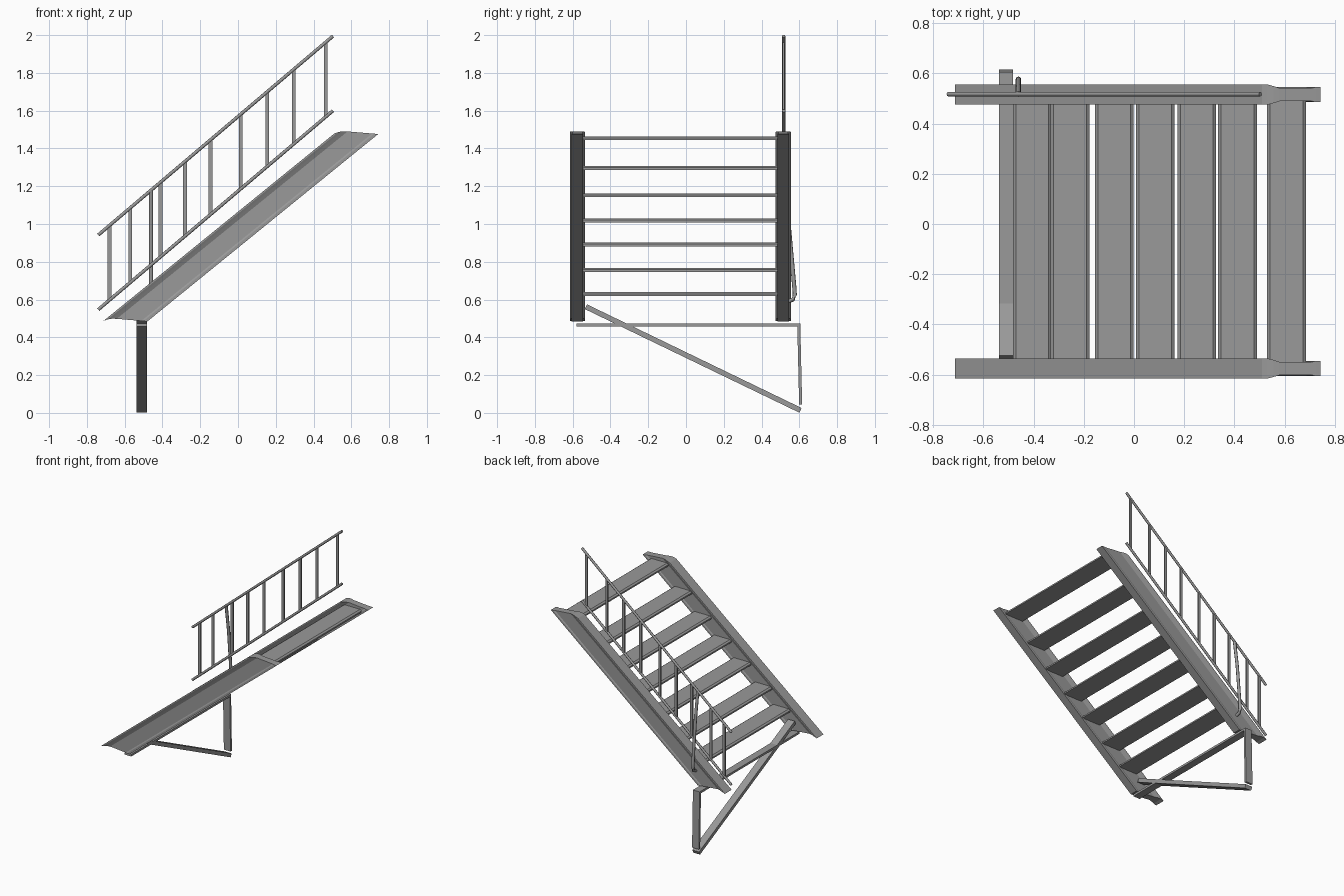
import bpy
import math
from mathutils import Vector

cube = bpy.data.objects.get("Cube")
if cube:
    bpy.data.objects.remove(cube)

steel = bpy.data.materials.new("grey_steel")
steel.use_nodes = True
GREY = (0.32, 0.32, 0.32, 1)
steel.diffuse_color = GREY
steel.node_tree.nodes["Principled BSDF"].inputs["Base Color"].default_value = GREY


def loft(name, rings):
    """Skin a list of equal, even-sided rings and cap both ends with quads."""
    n = len(rings[0])
    verts = [tuple(p) for ring in rings for p in ring]
    faces = []
    for k in range(len(rings) - 1):
        a, b = k * n, (k + 1) * n
        for i in range(n):
            j = (i + 1) % n
            faces.append((a + i, a + j, b + j, b + i))
    last = (len(rings) - 1) * n
    for i in range(n // 2 - 1):
        cap = (i, i + 1, n - 2 - i, n - 1 - i)
        faces.append(cap[::-1])
        faces.append(tuple(last + c for c in cap))
    mesh = bpy.data.meshes.new(name)
    mesh.from_pydata(verts, [], faces)
    mesh.materials.append(steel)
    obj = bpy.data.objects.new(name, mesh)
    bpy.context.collection.objects.link(obj)
    # consistent outward normals
    import bmesh
    bm = bmesh.new()
    bm.from_mesh(mesh)
    bmesh.ops.recalc_face_normals(bm, faces=bm.faces)
    bm.to_mesh(mesh)
    bm.free()
    return obj


def bar(name, start, end, side, thick):
    """Rectangular bar; side and thick are half-size vectors of its section."""
    s, t = Vector(side), Vector(thick)
    return loft(name, [[Vector(p) + s + t, Vector(p) - s + t,
                        Vector(p) - s - t, Vector(p) + s - t] for p in (start, end)])


def tube(name, points, radius, sides=8):
    """Round rod through points."""
    pts = [Vector(p) for p in points]
    rings = []
    for i, p in enumerate(pts):
        d = (pts[min(i + 1, len(pts) - 1)] - pts[max(i - 1, 0)]).normalized()
        u = d.cross(Vector((0, 1, 0)) if abs(d.y) < 0.5 else Vector((1, 0, 0))).normalized()
        v = d.cross(u)
        rings.append([p + radius * (math.cos(a) * u + math.sin(a) * v)
                      for a in (2 * math.pi * k / sides for k in range(sides))])
    obj = loft(name, rings)
    for f in obj.data.polygons:
        f.use_smooth = len(f.vertices) == 4 and f.index < (len(pts) - 1) * sides
    return obj


# Stringers: wide top flange, narrow web, small lower flange (x, half width, z)
SECTION = [(0, .04, -.008), (.022, .04, 0), (.045, .034, .004), (.07, .026, .003),
           (.2, .026, -.008), (.212, .03, -.009), (.232, .03, -.011)]
RIGHT_Y, LEFT_Y = -.575, .515
for name, y in (("right_stringer", RIGHT_Y), ("left_stringer", LEFT_Y)):
    rings = []
    for x0, z0 in ((-.712, .495), (.51, 1.487)):
        near = [(x0 + dx, y - w, z0 + dz) for dx, w, dz in SECTION]
        far = [(x0 + dx, y + w, z0 + dz) for dx, w, dz in reversed(SECTION)]
        rings.append(near + far)
    loft(name, rings)

# Treads: flat planks with chamfered upper edges
TREADS = [(-.405, .63), (-.255, .758), (-.078, .893), (.085, 1.02),
          (.25, 1.153), (.412, 1.298), (.607, 1.455)]
for i, (x, z) in enumerate(TREADS):
    loft(f"tread_{i + 1}", [[(x + dx, y, z + dz) for dx, dz in
                             ((-.077, -.011), (-.077, 0), (-.065, .009),
                              (.065, .009), (.077, 0), (.077, -.011))]
                            for y in (RIGHT_Y + .02, LEFT_Y - .02)])

# Handrail: two parallel rods with upright balusters
RAIL_Y = .517
SLOPE = 1.055 / 1.245


def rail_z(x):
    return .545 + (x + .742) * SLOPE


for name, lift in (("lower_rail", 0), ("upper_rail", .395)):
    tube(name, [(x, RAIL_Y, rail_z(x) + lift) for x in (-.74, .503)], .009)
for i, x in enumerate((-.68, -.57, -.41, -.28, -.145, .015, .155, .295, .465)):
    bar(f"baluster_{i + 1}", (x, RAIL_Y, rail_z(x)), (x, RAIL_Y, rail_z(x) + .395),
        (.01, 0, 0), (0, .005, 0))

# Bent brace tying the handrail to the stringer
tube("rail_brace", [(-.46, y, z) for y, z in
                    ((.517, 1.175), (.545, .98), (.574, .66), (.576, .625),
                     (.568, .6), (.54, .59))], .011)

# Support frame under the foot of the stairs
LEG_X = -.509
HALF = (.028, 0, 0)
bar("cross_beam", (LEG_X, -.58, .466), (LEG_X, .605, .466), HALF, (0, 0, .008))
bar("support_post", (LEG_X, .597, .466), (LEG_X, .607, .045), HALF, (0, .008, 0))
bar("diagonal_brace", (LEG_X, -.53, .562), (LEG_X, .606, .0135), HALF, (0, .006, .0124))
